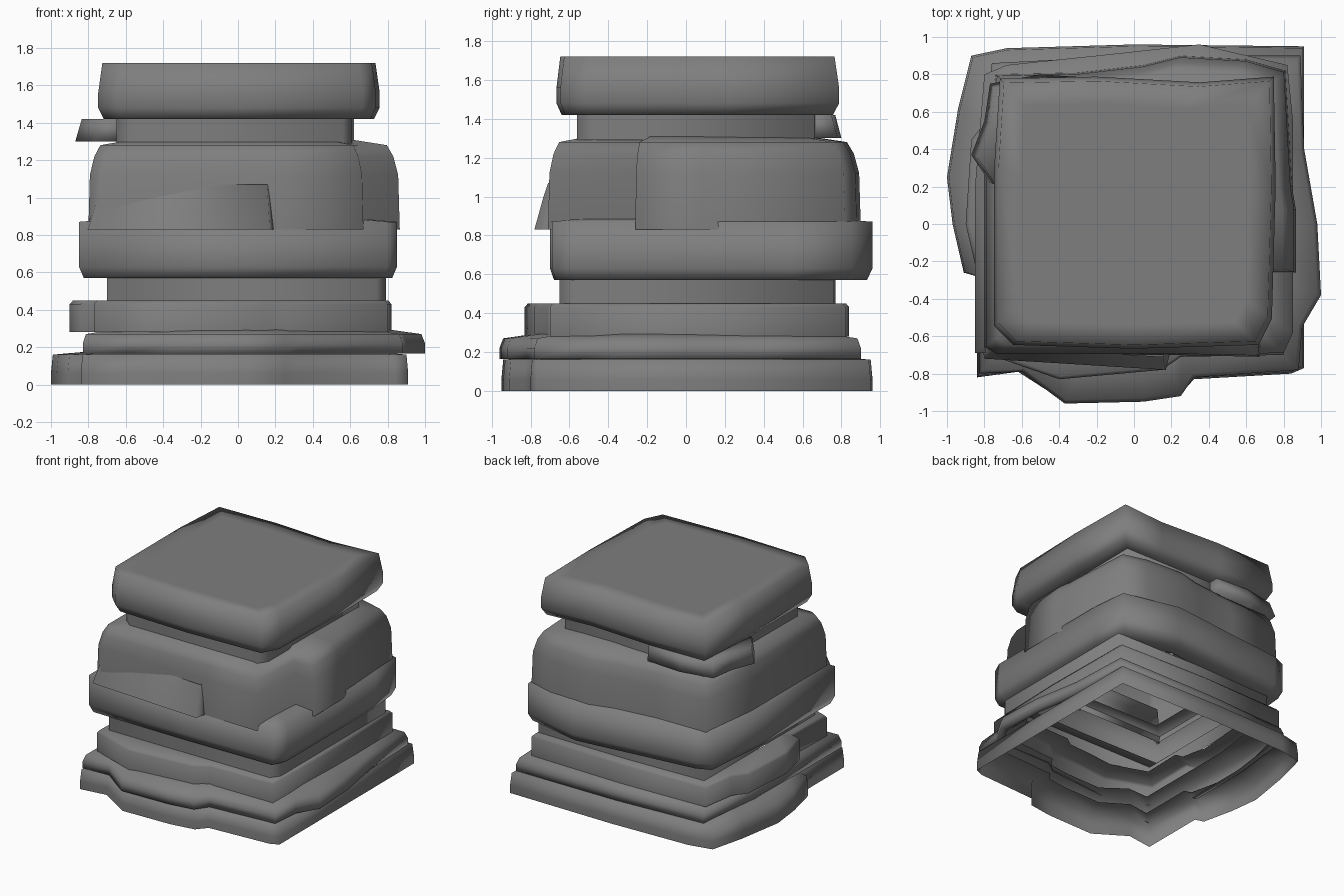
import bpy, bmesh, math

# Dark stone colour shared by every layer
stone = bpy.data.materials.new("dark_stone")
stone.diffuse_color = (.21, .21, .21, 1)


def layer(name, outline, profile, cap_bottom=False, cap_top=False):
    """Loft an anticlockwise or clockwise outline through (z, scale) rings."""
    bm = bmesh.new()
    rings = [[bm.verts.new((x * s, y * s, z)) for x, y in outline] for z, s in profile]
    n = len(outline)
    for a, b in zip(rings, rings[1:]):
        for i in range(n):
            j = (i + 1) % n
            bm.faces.new((a[i], a[j], b[j], b[i]))
    if cap_bottom:
        bm.faces.new(rings[0][::-1])
    if cap_top:
        bm.faces.new(rings[-1])
    # clockwise outlines are flipped so the walls face outward
    area = sum(p[0] * q[1] - q[0] * p[1] for p, q in zip(outline, outline[1:] + outline[:1]))
    if area < 0:
        bmesh.ops.reverse_faces(bm, faces=bm.faces)
    me = bpy.data.meshes.new(name)
    bm.to_mesh(me)
    bm.free()
    me.materials.append(stone)
    ob = bpy.data.objects.new(name, me)
    bpy.context.collection.objects.link(ob)
    bpy.ops.object.select_all(action='DESELECT')
    ob.select_set(True)
    bpy.context.view_layer.objects.active = ob
    bpy.ops.object.shade_smooth_by_angle(angle=math.radians(110))
    return ob


# Base layer, open underneath, with a ledge on the left and a bulge in front
layer("base_layer", [
    (-.84, -.82), (-.62, -.79), (-.37, -.95), (.05, -.94), (.25, -.91), (.32, -.83),
    (.84, -.80), (.91, -.77), (.91, 0), (.91, .95), (0, .96), (-.68, .94), (-.87, .90),
    (-.94, .62), (-1, .25), (-.97, 0), (-.91, -.26), (-.84, -.28)],
    [(0, 1), (.06, 1), (.16, .99), (.175, .82)])

# Second layer, bulging to the right
layer("second_layer", [
    (-.83, -.80), (-.60, -.79), (-.37, -.96), (.05, -.95), (.25, -.92), (.32, -.82),
    (.88, -.78), (.90, -.55), (1, -.38), (.98, 0), (.91, .40), (.89, .90), (0, .90),
    (-.76, .86), (-.83, .30)],
    [(.165, .95), (.165, 1), (.22, 1), (.27, .98), (.295, .80)])

# Third layer, with a ledge on the left
layer("third_layer", [
    (-.77, -.70), (-.40, -.83), (.15, -.78), (.25, -.71), (.80, -.70), (.82, 0),
    (.81, .82), (0, .84), (-.75, .82), (-.79, .55), (-.87, .45), (-.90, 0),
    (-.84, -.26), (-.76, -.28)],
    [(.28, 1), (.43, 1), (.45, .98), (.45, .78)])

# Lower neck
layer("lower_neck", [
    (-.70, -.65), (.74, -.65), (.79, -.58), (.79, .76), (0, .77), (-.69, .75)],
    [(.45, 1), (.57, 1)])

# Wide middle slab
layer("middle_slab", [
    (-.85, -.69), (0, -.70), (.80, -.69), (.85, -.58), (.85, .55), (.82, .85), (.35, .96),
    (-.20, .90), (-.68, .85), (-.80, .80), (-.85, .20)],
    [(.57, .82), (.57, .97), (.63, 1), (.87, 1), (.885, .80)])

# Upper block, stepping out on the right
layer("upper_block", [
    (-.80, -.66), (-.74, -.70), (.20, -.70), (.67, -.71), (.70, -.26), (.865, -.26),
    (.865, .08), (.845, .20), (.81, .82), (.60, .88), (.25, .90), (.05, .85), (-.30, .81),
    (-.74, .80), (-.80, .30)],
    [(.83, 1), (1.12, .99), (1.22, .96), (1.28, .92), (1.31, .70)])

# Flared skirt along the front of the upper block
layer("front_flare", [(-.81, -.66), (-.80, -.72), (.17, -.78), (.20, -.66)],
      [(.83, 1), (1.0, .94), (1.07, .91)])

# Upper neck
layer("upper_neck", [
    (-.65, -.50), (-.58, -.56), (.56, -.56), (.61, -.48), (.62, .66), (-.64, .67)],
    [(1.29, 1), (1.42, 1)])

# Ledge at the back left of the neck
layer("neck_ledge", [
    (-.60, .20), (-.77, .22), (-.87, .37), (-.80, .55), (-.77, .75), (-.50, .80),
    (-.20, .78), (-.20, .62), (-.60, .60)],
    [(1.30, 1), (1.42, .96)], True, True)

# Top slab, smooth over its upper rim
layer("top_slab", [
    (-.74, -.54), (-.64, -.64), (0, -.66), (.66, -.64), (.73, -.50), (.75, .20),
    (.74, .78), (.35, .75), (-.20, .78), (-.71, .77), (-.74, .30)],
    [(1.42, .82), (1.42, .97), (1.48, 1.01), (1.56, 1.01), (1.72, .98), (1.72, .82),
     (1.72, .4)], False, True)
